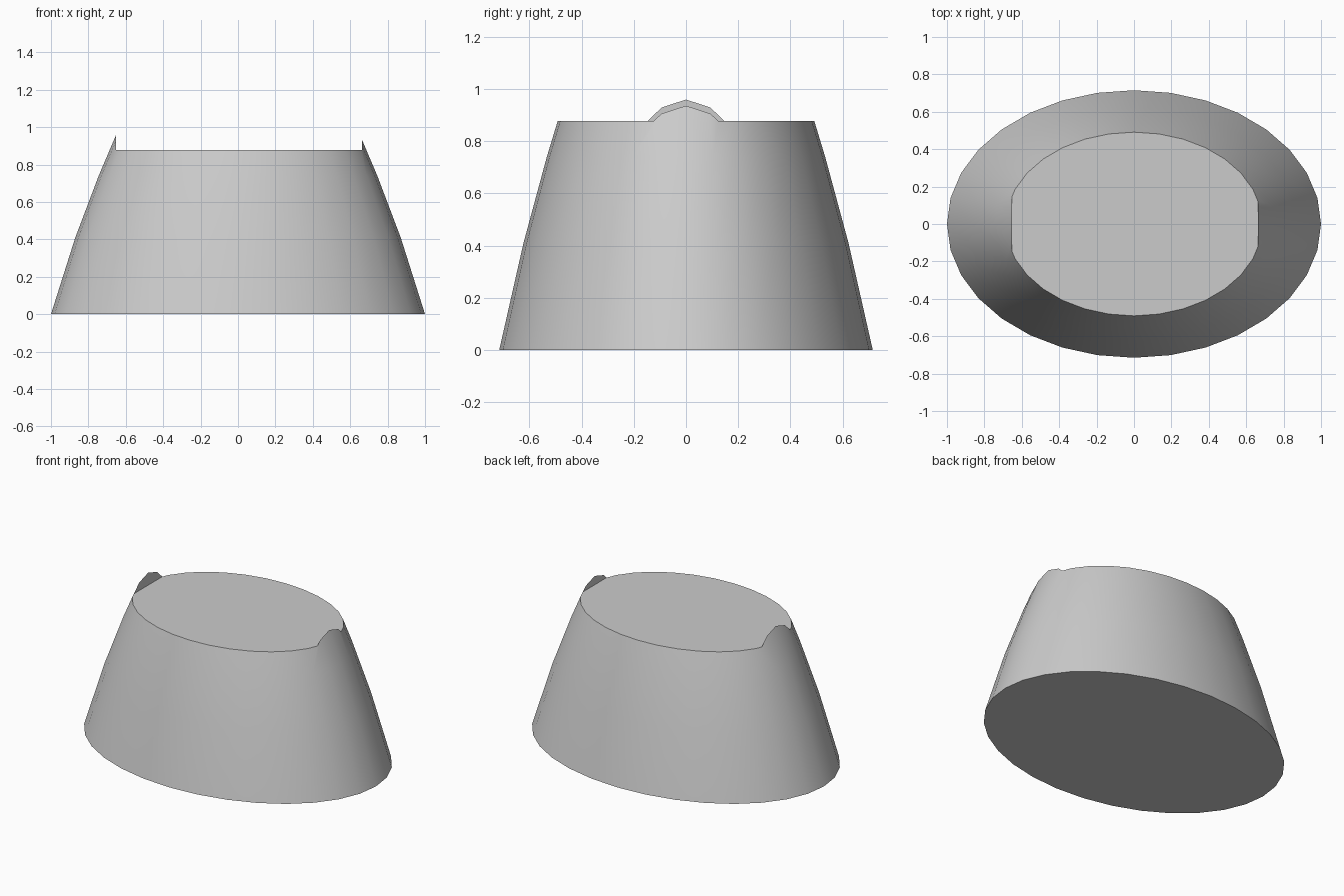
import bpy, bmesh, math

if "Cube" in bpy.data.objects:
    bpy.data.objects.remove(bpy.data.objects["Cube"], do_unlink=True)

SEGMENTS = 32
DEPTH_RATIO = 0.715
PROFILE = [(1.0, 0.0), (0.87, 0.41), (0.745, 0.74), (0.592, 1.1)]  # radius, height


def add_object(name, bm):
    mesh = bpy.data.meshes.new(name)
    bmesh.ops.recalc_face_normals(bm, faces=bm.faces)
    bm.to_mesh(mesh)
    bm.free()
    obj = bpy.data.objects.new(name, mesh)
    bpy.context.collection.objects.link(obj)
    return obj


def make_material(name, colour):
    mat = bpy.data.materials.new(name)
    mat.use_nodes = True
    mat.diffuse_color = colour
    mat.node_tree.nodes["Principled BSDF"].inputs["Base Color"].default_value = colour
    return mat


# Tapered oval body, lofted through its rings
bm = bmesh.new()
rings = []
for radius, height in PROFILE:
    ring = []
    for i in range(SEGMENTS):
        a = math.tau * i / SEGMENTS
        ring.append(bm.verts.new((radius * math.cos(a), DEPTH_RATIO * radius * math.sin(a), height)))
    rings.append(ring)
for low, high in zip(rings, rings[1:]):
    for i in range(SEGMENTS):
        j = (i + 1) % SEGMENTS
        bm.faces.new((low[i], low[j], high[j], high[i]))
bm.faces.new(rings[0])
bm.faces.new(rings[-1])
body = add_object("tapered_body", bm)
body.data.materials.append(make_material("light grey", (0.6, 0.6, 0.6, 1)))

# Box that levels the top and leaves a small raised lip at each end
left, right, floor, ceiling = -0.652, 0.662, 0.877, 1.5
bm = bmesh.new()
bmesh.ops.create_cube(bm, size=1)
bmesh.ops.scale(bm, vec=(right - left, 2, ceiling - floor), verts=bm.verts)
bmesh.ops.translate(bm, vec=((left + right) / 2, 0, (floor + ceiling) / 2), verts=bm.verts)
cutter = add_object("top_cutter", bm)
cutter.hide_render = True

cut = body.modifiers.new("level_top", "BOOLEAN")
cut.operation = "DIFFERENCE"
cut.solver = "EXACT"
cut.object = cutter

# Bake the cut, drop the cutter, and smooth the wall
bpy.ops.object.select_all(action="DESELECT")
body.select_set(True)
bpy.context.view_layer.objects.active = body
bpy.ops.object.modifier_apply(modifier=cut.name)
bpy.data.objects.remove(cutter, do_unlink=True)
bpy.ops.object.shade_smooth_by_angle(angle=math.radians(30))
